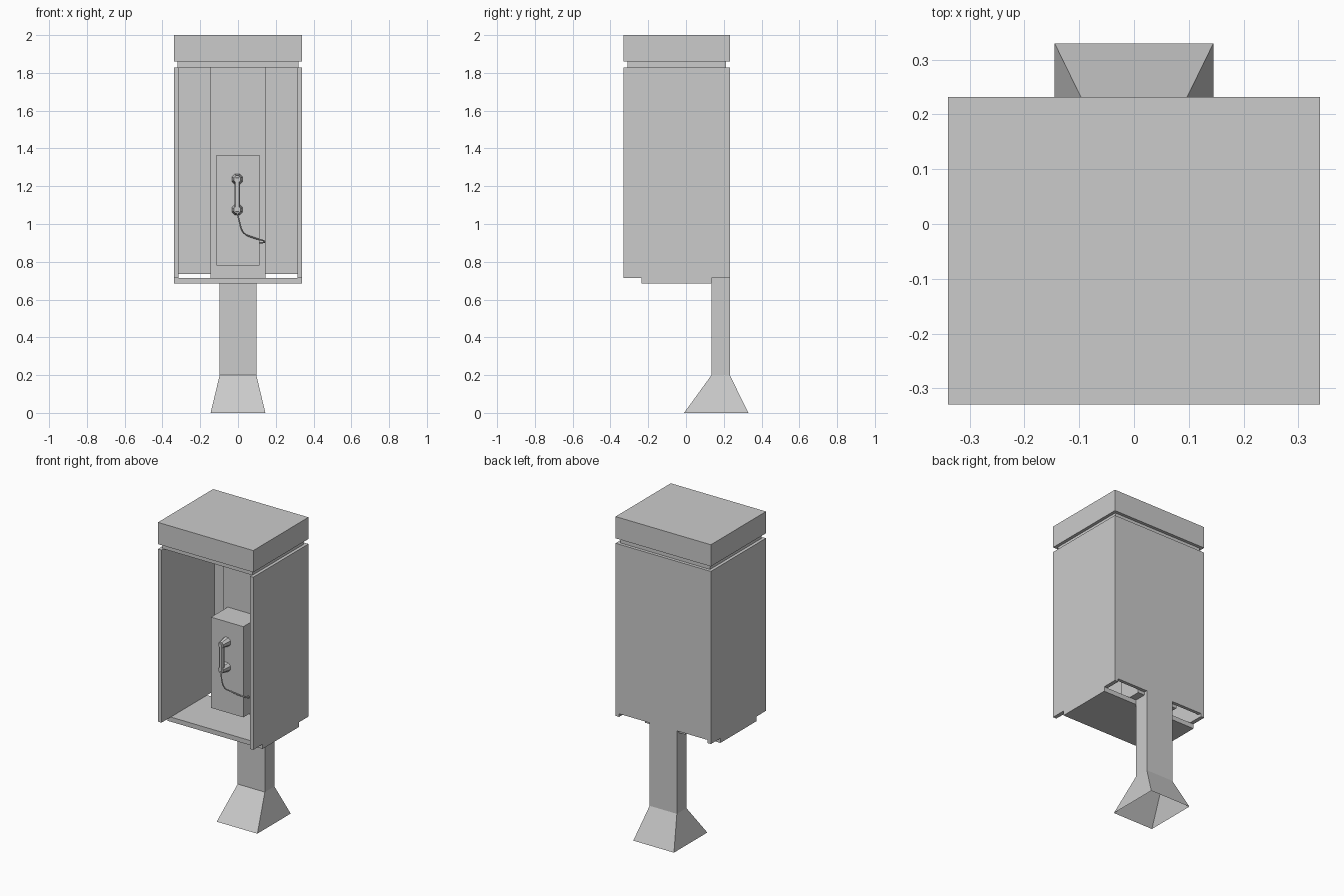
import bpy
import bmesh
from math import radians
from mathutils import Matrix

cube = bpy.data.objects.get("Cube")
if cube:
    bpy.data.objects.remove(cube, do_unlink=True)

GREY = (0.6, 0.6, 0.6, 1)
grey = bpy.data.materials.new("plain_grey")
grey.use_nodes = True
grey.diffuse_color = GREY
grey.node_tree.nodes["Principled BSDF"].inputs["Base Color"].default_value = GREY


def finish(name, bm):
    """Turn a bmesh into a named grey object."""
    mesh = bpy.data.meshes.new(name)
    bm.to_mesh(mesh)
    bm.free()
    mesh.materials.append(grey)
    obj = bpy.data.objects.new(name, mesh)
    bpy.context.collection.objects.link(obj)
    return obj


def box(name, x, y, z):
    """Box between the given x, y and z limits."""
    bm = bmesh.new()
    bmesh.ops.create_cube(bm, size=1)
    for v in bm.verts:
        v.co = [lim[c > 0] for lim, c in zip((x, y, z), v.co)]
    return finish(name, bm)


BACK = 0.232
FRONT = -0.33
INNER = 0.315
OUTER = 0.34

# Roof with its recessed neck
box("roof_cap", (-OUTER, OUTER), (FRONT, BACK), (1.86, 2.0))
box("roof_neck", (-0.32, 0.32), (-0.31, 0.212), (1.828, 1.86))

# Booth walls and shelf
for side, s in (("left", 1), ("right", -1)):
    box(side + "_wall", sorted((s * INNER, s * OUTER)), (FRONT, BACK), (0.715, 1.828))
box("back_wall", (-INNER, INNER), (0.211, BACK), (0.735, 1.828))
box("shelf", (-OUTER, OUTER), (-0.235, 0.135), (0.685, 0.715))

# Inner column and the telephone housing mounted on it
box("inner_column", (-0.145, 0.145), (0.06, 0.211), (0.715, 1.828))
box("phone_housing", (-0.115, 0.115), (-0.11, 0.06), (0.78, 1.365))

# Hollow post that flares into an open foot
bm = bmesh.new()
rings = []
for hx, y0, y1, z in ((0.145, -0.01, 0.33, 0), (0.097, 0.135, BACK, 0.2),
                      (0.097, 0.135, BACK, 0.735)):
    corners = ((-hx, y0), (hx, y0), (hx, y1), (-hx, y1))
    rings.append([bm.verts.new((x, y, z)) for x, y in corners])
for low, high in zip(rings, rings[1:]):
    for i in range(4):
        j = (i + 1) % 4
        bm.faces.new((low[i], low[j], high[j], high[i]))
finish("post_and_foot", bm)

# Handset: bevelled grip and two tapered cups facing the housing
HX = -0.004
grip = box("handset_grip", (HX - 0.014, HX + 0.014), (-0.172, -0.148), (1.06, 1.25))
bevel = grip.modifiers.new("soft_edges", "BEVEL")
bevel.width = 0.006
bevel.segments = 1
for name, z in (("handset_earpiece", 1.237), ("handset_mouthpiece", 1.075)):
    bm = bmesh.new()
    turn = Matrix.Translation((HX, -0.14, z)) @ Matrix.Rotation(radians(90), 4, "X")
    turn = turn @ Matrix.Rotation(radians(22.5), 4, "Z")
    bmesh.ops.create_cone(bm, cap_ends=True, segments=8, radius1=0.031,
                          radius2=0.02, depth=0.06, matrix=turn)
    finish(name, bm)

# Cord from the mouthpiece round to the side of the housing
path = ((HX, -0.165, 1.06), (0.008, -0.175, 1.01), (0.022, -0.165, 0.965),
        (0.045, -0.14, 0.942), (0.09, -0.125, 0.925), (0.142, -0.09, 0.906),
        (0.112, -0.06, 0.9))
curve = bpy.data.curves.new("handset_cord", "CURVE")
curve.dimensions = "3D"
curve.bevel_depth = 0.004
curve.bevel_resolution = 1
curve.use_fill_caps = True
curve.resolution_u = 4
spline = curve.splines.new("BEZIER")
spline.bezier_points.add(len(path) - 1)
for point, co in zip(spline.bezier_points, path):
    point.co = co
    point.handle_left_type = point.handle_right_type = "AUTO"
curve.materials.append(grey)
bpy.context.collection.objects.link(bpy.data.objects.new("handset_cord", curve))
